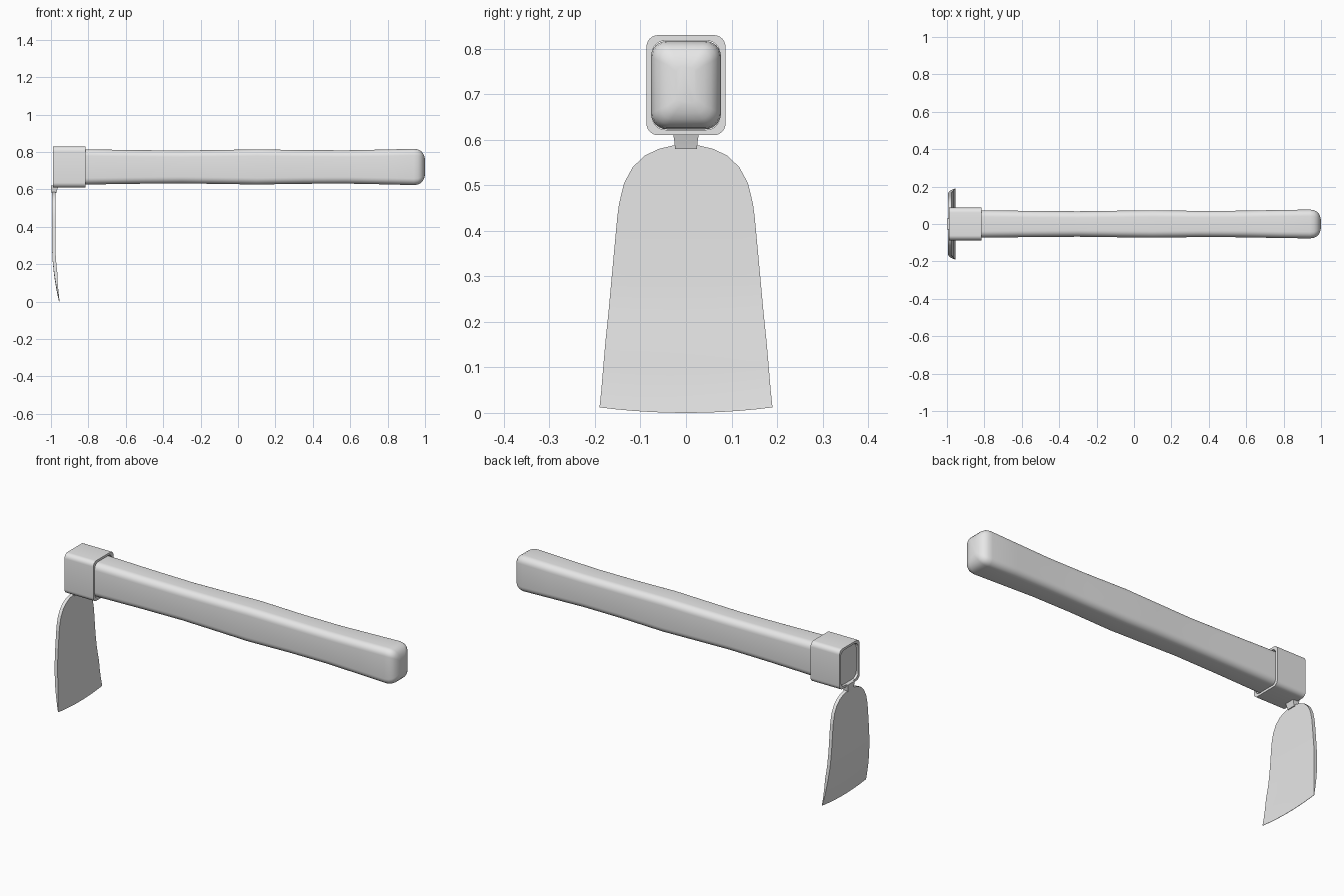
import bpy, bmesh, math

if "Cube" in bpy.data.objects:
    bpy.data.objects.remove(bpy.data.objects["Cube"], do_unlink=True)

grey = bpy.data.materials.new("plain grey")
grey.use_nodes = True
grey.diffuse_color = (0.8, 0.8, 0.8, 1)
grey.node_tree.nodes["Principled BSDF"].inputs["Base Color"].default_value = grey.diffuse_color

AXIS_Z = 0.72  # height of the handle's centre line


def loft(name, loops, closed=False, angle=35):
    """Skin a row of matching cross-sections; cap the ends, or join them in a ring."""
    bm = bmesh.new()
    rings = [[bm.verts.new(p) for p in loop] for loop in loops]
    pairs = list(zip(rings, rings[1:]))
    if closed:
        pairs.append((rings[-1], rings[0]))
    else:
        bm.faces.new(rings[0])
        bm.faces.new(rings[-1])
    for a, b in pairs:
        for i in range(len(a)):
            j = (i + 1) % len(a)
            bm.faces.new((a[i], a[j], b[j], b[i]))
    bmesh.ops.recalc_face_normals(bm, faces=bm.faces)
    mesh = bpy.data.meshes.new(name)
    bm.to_mesh(mesh)
    bm.free()
    mesh.materials.append(grey)
    obj = bpy.data.objects.new(name, mesh)
    bpy.context.collection.objects.link(obj)
    bpy.ops.object.select_all(action="DESELECT")
    obj.select_set(True)
    bpy.context.view_layer.objects.active = obj
    bpy.ops.object.shade_smooth_by_angle(angle=math.radians(angle))
    return obj


def rounded_section(x, hy, hz, r, steps=6):
    """Rounded rectangle across the handle at x."""
    pts = []
    for k, (sy, sz) in enumerate(((1, 1), (-1, 1), (-1, -1), (1, -1))):
        for i in range(steps + 1):
            a = math.pi / 2 * (k + i / steps)
            pts.append((x, sy * (hy - r) + r * math.cos(a),
                        AXIS_Z + sz * (hz - r) + r * math.sin(a)))
    return pts


# Handle: gently waved grip with a rounded butt
grip = [(-0.98, 0.073, 0.096), (-0.8, 0.073, 0.094), (-0.55, 0.07, 0.09),
        (-0.3, 0.068, 0.088), (-0.08, 0.071, 0.091), (0.1, 0.073, 0.094),
        (0.35, 0.07, 0.09), (0.58, 0.071, 0.089), (0.78, 0.075, 0.093),
        (0.94, 0.077, 0.097)]
sections = [rounded_section(x, hy, hz, 0.035) for x, hy, hz in grip]
for x, inset in ((0.962, 0.003), (0.978, 0.011), (0.988, 0.022), (0.995, 0.036), (1, 0.056)):
    sections.append(rounded_section(x, 0.077 - inset, 0.097 - inset, max(0.035 - inset / 2, 0.012)))
loft("handle", sections)

# Collar: rounded rectangular sleeve around the handle
loft("collar", [rounded_section(x, hy, hz, r) for x, hy, hz, r in (
    (-0.99, 0.087, 0.11, 0.026), (-0.815, 0.087, 0.11, 0.026),
    (-0.815, 0.075, 0.098, 0.03), (-0.99, 0.075, 0.098, 0.03))], closed=True)

# Neck: small tapered block joining collar and blade
neck = []
for z, hy, x0, x1 in ((0.58, 0.024, -0.997, -0.972), (0.6, 0.026, -1, -0.966), (0.622, 0.03, -1, -0.958)):
    neck.append([(x0, -hy, z), (x1, -hy, z), (x1, hy, z), (x0, hy, z)])
loft("neck", neck, angle=20)

# Blade: flared plate with an arched top, curling inward to a sharp bowed edge
outline = [(0, 0.19), (0.04, 0.186), (0.09, 0.182), (0.15, 0.177), (0.22, 0.17),
           (0.3, 0.163), (0.43, 0.151), (0.46, 0.147), (0.505, 0.136), (0.54, 0.117),
           (0.565, 0.091), (0.58, 0.06), (0.587, 0.03)]
COLUMNS = 10
rows = []
for z, half in outline:
    low = max(0, 1 - z / 0.32)
    back = -0.995 + 0.038 * low ** 2
    thick = 0.002 + 0.016 * min(1, z / 0.15)
    front_side, back_side = [], []
    for i in range(COLUMNS + 1):
        u = 2 * i / COLUMNS - 1
        height = z + 0.012 * u * u * low
        back_side.append((back, u * half, height))
        front_side.append((back + thick, u * half, height))
    rows.append(back_side + front_side[::-1])
loft("blade", rows)
